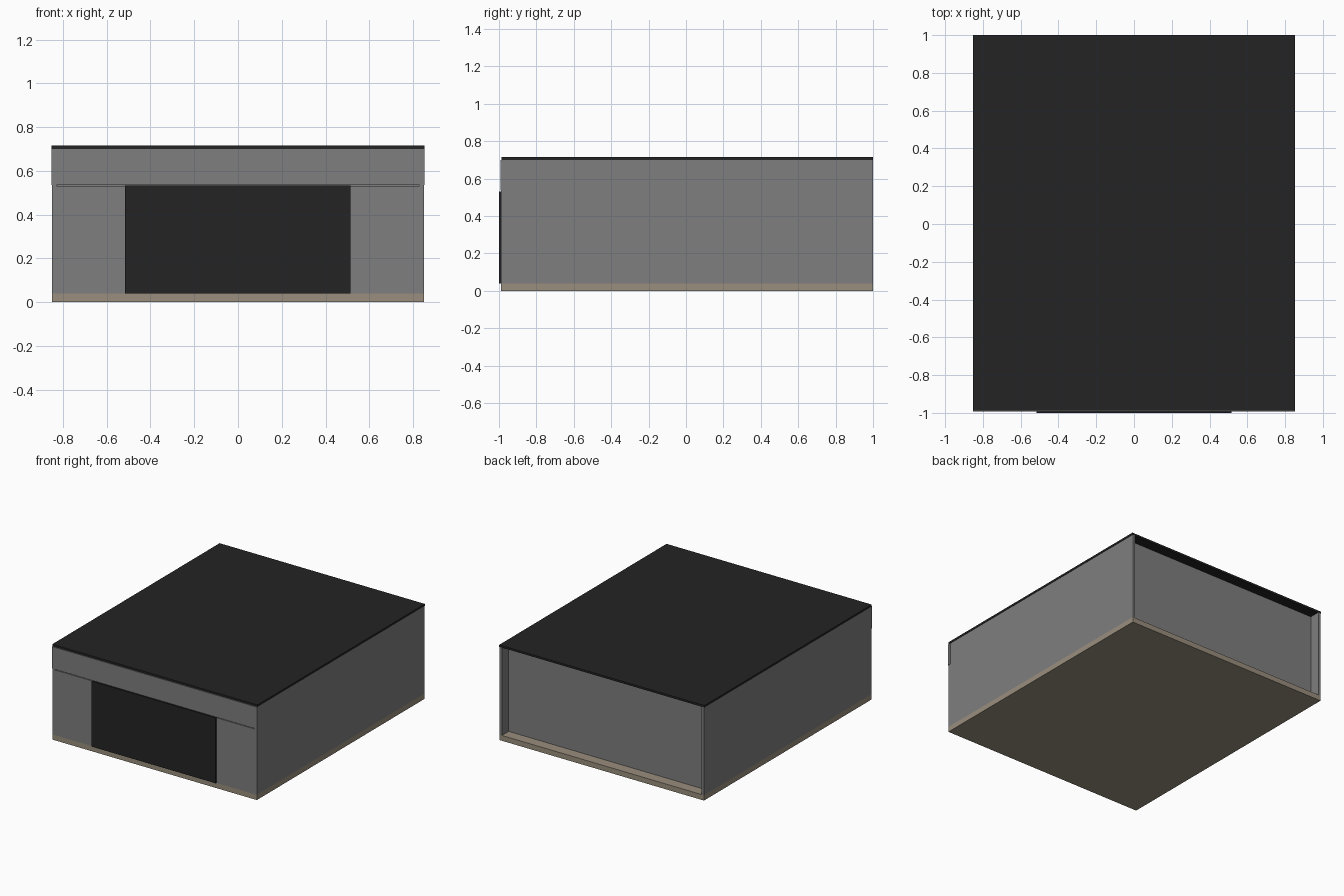
import bpy
import bmesh

if "Cube" in bpy.data.objects:
    bpy.data.objects.remove(bpy.data.objects["Cube"], do_unlink=True)


def material(name, rgb):
    m = bpy.data.materials.new(name)
    m.use_nodes = True
    colour = (*rgb, 1)
    m.diffuse_color = colour
    m.node_tree.nodes["Principled BSDF"].inputs["Base Color"].default_value = colour
    return m


def box(name, x, y, z, mat):
    """Box from (min, max) pairs on each axis."""
    bm = bmesh.new()
    bmesh.ops.create_cube(bm, size=1)
    for v in bm.verts:
        v.co = [pair[0] if c < 0 else pair[1] for c, pair in zip(v.co, (x, y, z))]
    mesh = bpy.data.meshes.new(name)
    bm.to_mesh(mesh)
    bm.free()
    mesh.materials.append(mat)
    ob = bpy.data.objects.new(name, mesh)
    bpy.context.collection.objects.link(ob)
    return ob


grey = material("wall grey", (0.21, 0.21, 0.21))
black = material("roof black", (0.017, 0.017, 0.017))
tan = material("floor tan", (0.32, 0.27, 0.205))

W = 0.85          # half width
WALL = 0.02       # panel thickness
FLOOR, EAVE, TOP = 0.04, 0.70, 0.715
FRONT = -0.99
LINTEL = 0.535    # underside of the header

# Floor slab and flat roof
box("floor", (-W, W), (FRONT, 1), (0, FLOOR), tan)
box("roof", (-W - 0.003, W + 0.003), (FRONT + 0.003, 1), (EAVE, TOP), black)

# Side walls and the front panels beside the door
for side, s in (("left", 1), ("right", -1)):
    box(side + "_wall", sorted((s * (W - WALL), s * W)), (FRONT, 1), (FLOOR, EAVE), grey)
    box(side + "_front_panel", sorted((s * 0.515, s * (W - 0.01))),
        (FRONT - 0.002, FRONT + WALL), (FLOOR, LINTEL - 0.005), grey)

# Rear wall, set in from the back edge
box("rear_wall", (-W + WALL, W - WALL), (0.90, 0.92), (FLOOR, EAVE), grey)

# Header across the front and the wide door below it
box("front_header", (-W - 0.002, W + 0.002), (FRONT - 0.003, FRONT + WALL), (LINTEL, EAVE), grey)
box("door", (-0.517, 0.515), (-1, FRONT + WALL), (FLOOR, LINTEL - 0.003), black)
